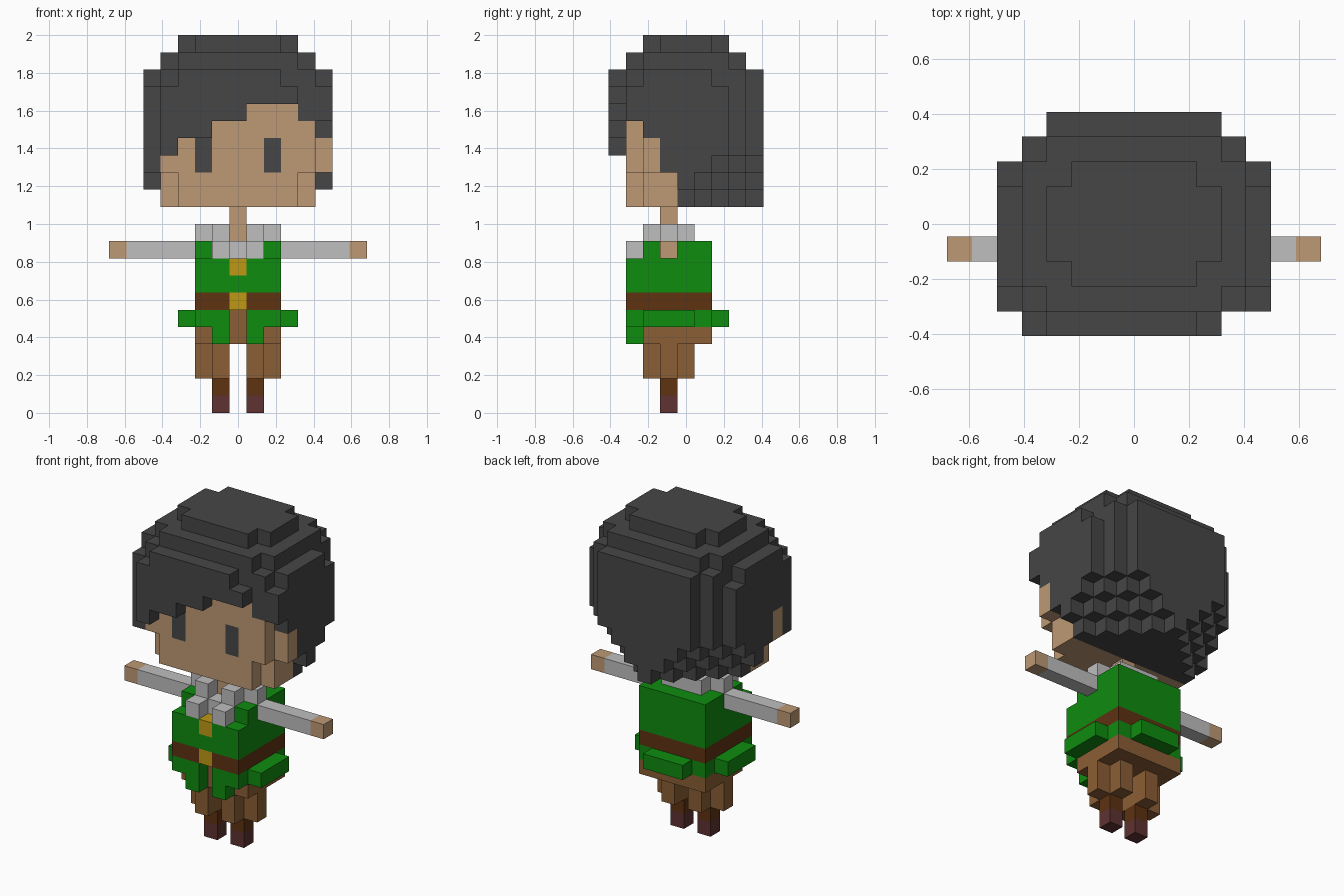
import bpy, bmesh, math
from mathutils import Vector

if "Cube" in bpy.data.objects:
    bpy.data.objects.remove(bpy.data.objects["Cube"])

U = 2 / 22  # edge of one block


def material(name, r, g, b):
    def lin(c):
        c /= 255
        return c / 12.92 if c <= 0.04045 else ((c + 0.055) / 1.055) ** 2.4
    col = (lin(r), lin(g), lin(b), 1)
    m = bpy.data.materials.new(name)
    m.use_nodes = True
    m.diffuse_color = col
    bsdf = m.node_tree.nodes["Principled BSDF"]
    bsdf.inputs["Base Color"].default_value = col
    bsdf.inputs["Roughness"].default_value = 0.9
    return m


CHARCOAL = material("charcoal", 70, 70, 70)
SKIN = material("skin", 190, 153, 117)
GREY = material("light_grey", 191, 191, 191)
GREEN = material("green", 15, 140, 15)
BROWN = material("brown", 139, 94, 53)
DARK = material("dark_brown", 94, 50, 17)
GOLD = material("gold", 190, 152, 20)
MAROON = material("maroon", 94, 50, 50)

owner = {}   # block -> part name; the first part to claim a block keeps it
parts = []


def part(name, mat, *boxes, mirror=False):
    """Claim the blocks of inclusive index boxes (x0, x1, y0, y1, z0, z1)."""
    parts.append((name, mat))
    for x0, x1, y0, y1, z0, z1 in boxes:
        for x in range(x0, x1 + 1):
            for y in range(y0, y1 + 1):
                for z in range(z0, z1 + 1):
                    owner.setdefault((x, y, z), name)
                    if mirror:
                        owner.setdefault((-x, y, z), name)


def pair(name, mat, *boxes):
    """Make a left part and its mirrored right twin."""
    part("left_" + name, mat, *boxes)
    part("right_" + name, mat, *[(-b[1], -b[0]) + tuple(b[2:]) for b in boxes])


def row(w, y0, y1, z0, z1):
    return (-w, w, y0, y1, z0, z1)


# Eyes and ears
pair("eye", CHARCOAL, (2, 2, -3, -3, 14, 15))
pair("ear", SKIN, (5, 5, -2, -2, 14, 15))

# Fringe: lowest block of each column, slanting across the forehead
fringe = dict(zip(range(-4, 4), (15, 16, 16, 17, 17, 18, 18, 18)))
part("fringe", CHARCOAL,
     *[(x, x, -4, -4, low, 18 if x in (-4, 3) else 19) for x, low in fringe.items()])

# Hair: stepped crown, sides, and a back that narrows towards the nape
part("hair", CHARCOAL,
     row(2, -2, 2, 21, 21), row(3, -1, 1, 21, 21),
     row(3, -3, 3, 20, 20), row(4, -2, 2, 20, 20),
     row(3, 4, 4, 19, 19), row(4, -3, 3, 19, 19), row(5, -2, 1, 19, 19),
     row(4, -3, -3, 18, 18), row(4, -2, -1, 18, 18),
     row(3, 4, 4, 15, 18), row(4, 3, 3, 15, 18), row(5, 0, 2, 15, 18),
     row(2, 4, 4, 14, 14), row(3, 3, 3, 14, 14), row(4, 2, 2, 14, 14), row(5, 0, 1, 14, 14),
     row(1, 4, 4, 13, 13), row(2, 3, 3, 13, 13), row(3, 2, 2, 13, 13),
     row(4, 1, 1, 13, 13), row(5, 0, 0, 13, 13),
     row(0, 4, 4, 12, 12), row(1, 3, 3, 12, 12), row(2, 2, 2, 12, 12),
     row(3, 1, 1, 12, 12), row(4, 0, 0, 12, 12))
part("side_hair", CHARCOAL,
     (5, 5, -3, -3, 17, 18), (5, 5, -2, -2, 16, 18), (5, 5, -1, -1, 14, 18),
     (4, 4, -3, -3, 17, 17), (4, 4, -2, -2, 16, 17), (4, 4, -1, -1, 14, 17), mirror=True)
part("right_side_lock", CHARCOAL, (-5, -5, -3, -3, 14, 18))

# Face and neck
part("face", SKIN, row(3, -3, -1, 12, 17), row(4, -2, -1, 12, 15), row(4, -3, -3, 14, 16))
part("neck", SKIN, (0, 0, -1, -1, 10, 11))

# Collar and arms
part("collar", GREY, (1, 1, -2, 0, 10, 10), (0, 0, 0, 0, 10, 10), (2, 2, -1, -1, 10, 10),
     (1, 1, -3, -3, 9, 9), (0, 0, -2, -2, 9, 9), mirror=True)
pair("sleeve", GREY, (3, 6, -1, -1, 9, 9))
pair("hand", SKIN, (7, 7, -1, -1, 9, 9))

# Tunic with belt, clasp, buckle and skirt flaps
part("clasp", GOLD, (0, 0, -3, -3, 8, 8))
part("buckle", GOLD, (0, 0, -3, -3, 6, 6))
part("belt", DARK, row(2, -3, 1, 6, 6))
part("tunic", GREEN, row(2, -3, 1, 7, 8), row(2, -2, 1, 9, 9))
part("trouser_front", BROWN, (0, 0, -2, -2, 5, 5))
part("tunic_skirt", GREEN, row(2, -2, 1, 5, 5), row(1, 2, 2, 5, 5))
pair("front_flap", GREEN, (1, 2, -3, -3, 5, 5), (1, 1, -3, -3, 4, 4))
pair("side_flap", GREEN, (3, 3, -2, 0, 5, 5))

# Trousers, socks and shoes
part("trouser_top", BROWN, row(2, -2, 1, 4, 4))
pair("trouser_leg", BROWN, (1, 1, -2, 0, 2, 3), (2, 2, -1, -1, 2, 3))
pair("sock", DARK, (1, 1, -1, -1, 1, 1))
pair("shoe", MAROON, (1, 1, -1, -1, 0, 0))

# Turn each part's blocks into a mesh of its outward faces only
DIRS = [Vector(d) for d in ((1, 0, 0), (-1, 0, 0), (0, 1, 0), (0, -1, 0), (0, 0, 1), (0, 0, -1))]
for name, mat in parts:
    bm = bmesh.new()
    for block in [b for b, n in owner.items() if n == name]:
        c = Vector(block) + Vector((0, 0, 0.5))
        for d in DIRS:
            if tuple(int(v) for v in Vector(block) + d) in owner:
                continue
            a = Vector((d.y, d.z, d.x))
            b = d.cross(a)
            corners = [c + (d + a * s + b * t) * 0.5
                       for s, t in ((-1, -1), (1, -1), (1, 1), (-1, 1))]
            bm.faces.new([bm.verts.new(p * U) for p in corners])
    bmesh.ops.remove_doubles(bm, verts=bm.verts[:], dist=U * 0.01)
    bmesh.ops.dissolve_limit(bm, angle_limit=math.radians(1), verts=bm.verts[:], edges=bm.edges[:])
    mesh = bpy.data.meshes.new(name)
    bm.to_mesh(mesh)
    bm.free()
    mesh.materials.append(mat)
    bpy.context.collection.objects.link(bpy.data.objects.new(name, mesh))
